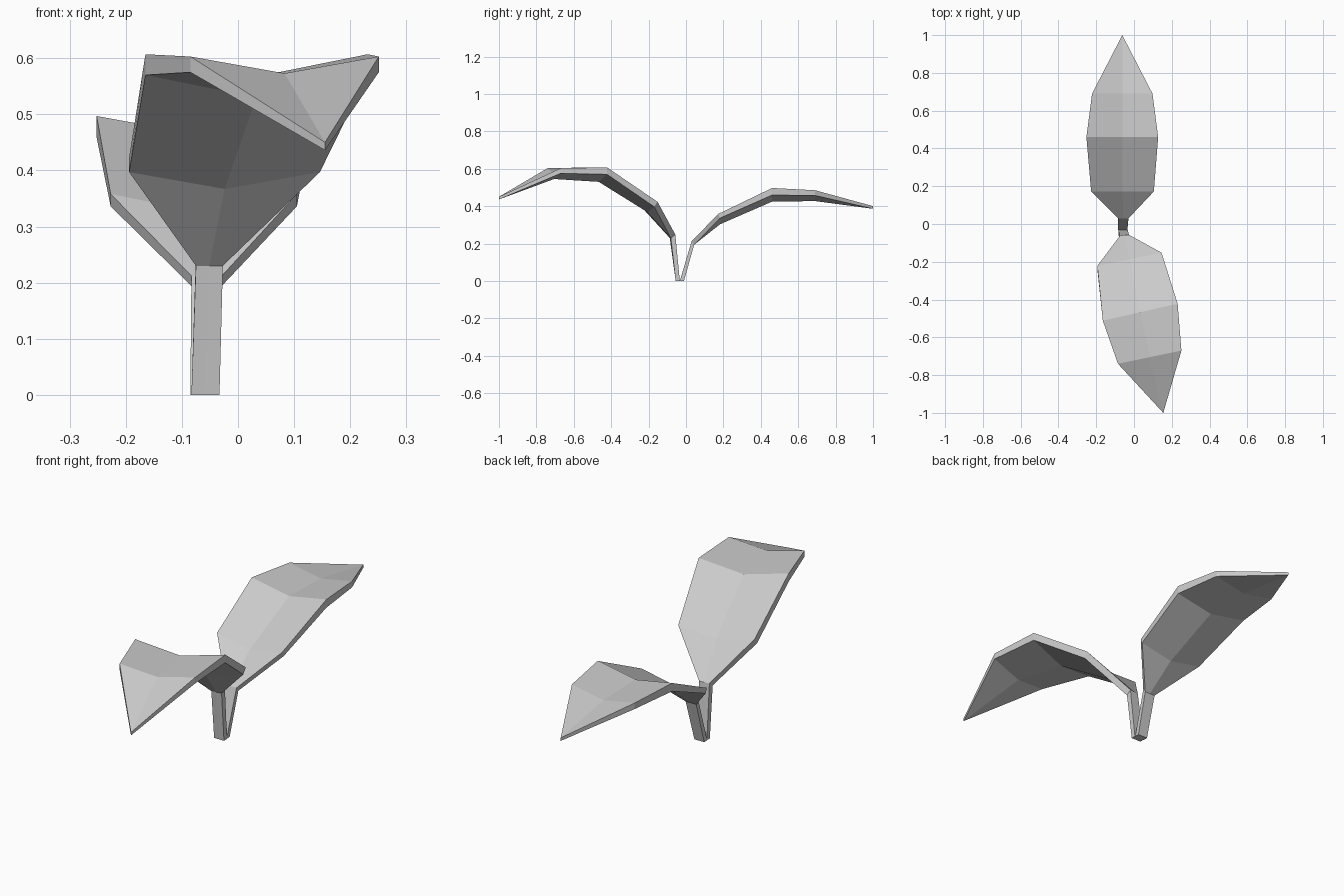
import bpy
import bmesh
from mathutils import Vector

cube = bpy.data.objects.get("Cube")
if cube:
    bpy.data.objects.remove(cube, do_unlink=True)

grey = bpy.data.materials.new("plain_grey")
grey.use_nodes = True
colour = (0.6, 0.6, 0.6, 1.0)
grey.diffuse_color = colour
grey.node_tree.nodes["Principled BSDF"].inputs["Base Color"].default_value = colour


def section(centre, half, rise, drop):
    """Creased cross-section: raised rims either side of a midrib, with thickness."""
    mid = Vector(centre)
    side = Vector((half[0], half[1], 0))
    lift = Vector((0, 0, rise))
    thick = Vector((0, drop[0], drop[1]))
    top = [mid - side + lift, mid, mid + side + lift]
    return top + [point + thick for point in reversed(top)]


def build_leaf(name, stations):
    """Skin the cross-sections from the foot of the stem to the leaf tip."""
    bm = bmesh.new()
    rings = [[bm.verts.new(p) for p in section(*s)] for s in stations]
    for ring, following in zip(rings, rings[1:]):
        for i in range(len(ring)):
            j = (i + 1) % len(ring)
            bm.faces.new((ring[i], ring[j], following[j], following[i]))
    bm.faces.new(rings[0])
    # The last section has no width, so it closes into the pointed tip
    bmesh.ops.remove_doubles(bm, verts=bm.verts[:], dist=0.0005)
    bmesh.ops.recalc_face_normals(bm, faces=bm.faces[:])
    mesh = bpy.data.meshes.new(name)
    bm.to_mesh(mesh)
    bm.free()
    mesh.materials.append(grey)
    leaf = bpy.data.objects.new(name, mesh)
    bpy.context.collection.objects.link(leaf)
    return leaf


# Each station: midrib point, half width (x, y), rim rise, underside offset (y, z)
# Taller leaf, twisted to its left as it arches forward
build_leaf("front_leaf", [
    ((-0.058, -0.033, 0), (0.025, 0), 0, (-0.022, 0)),
    ((-0.051, -0.06, 0.248), (0.024, 0.003), 0, (-0.024, -0.018)),
    ((-0.024, -0.187, 0.393), (0.17, 0.035), 0.03, (-0.018, -0.026)),
    ((0.033, -0.467, 0.567), (0.198, 0.045), 0.04, (0, -0.037)),
    ((0.083, -0.705, 0.573), (0.168, 0.035), 0.03, (0, -0.028)),
    ((0.155, -1, 0.45), (0, 0), 0, (0, -0.014)),
])

# Lower leaf, arching straight back
build_leaf("back_leaf", [
    ((-0.06, -0.033, 0), (0.025, 0), 0, (0.022, 0)),
    ((-0.056, 0.03, 0.212), (0.027, 0), 0, (0.014, -0.018)),
    ((-0.061, 0.172, 0.325), (0.166, 0), 0.033, (0.01, -0.022)),
    ((-0.062, 0.46, 0.462), (0.19, 0), 0.035, (0, -0.038)),
    ((-0.062, 0.69, 0.455), (0.16, 0), 0.03, (0, -0.028)),
    ((-0.062, 1, 0.4), (0, 0), 0, (0, -0.014)),
])
